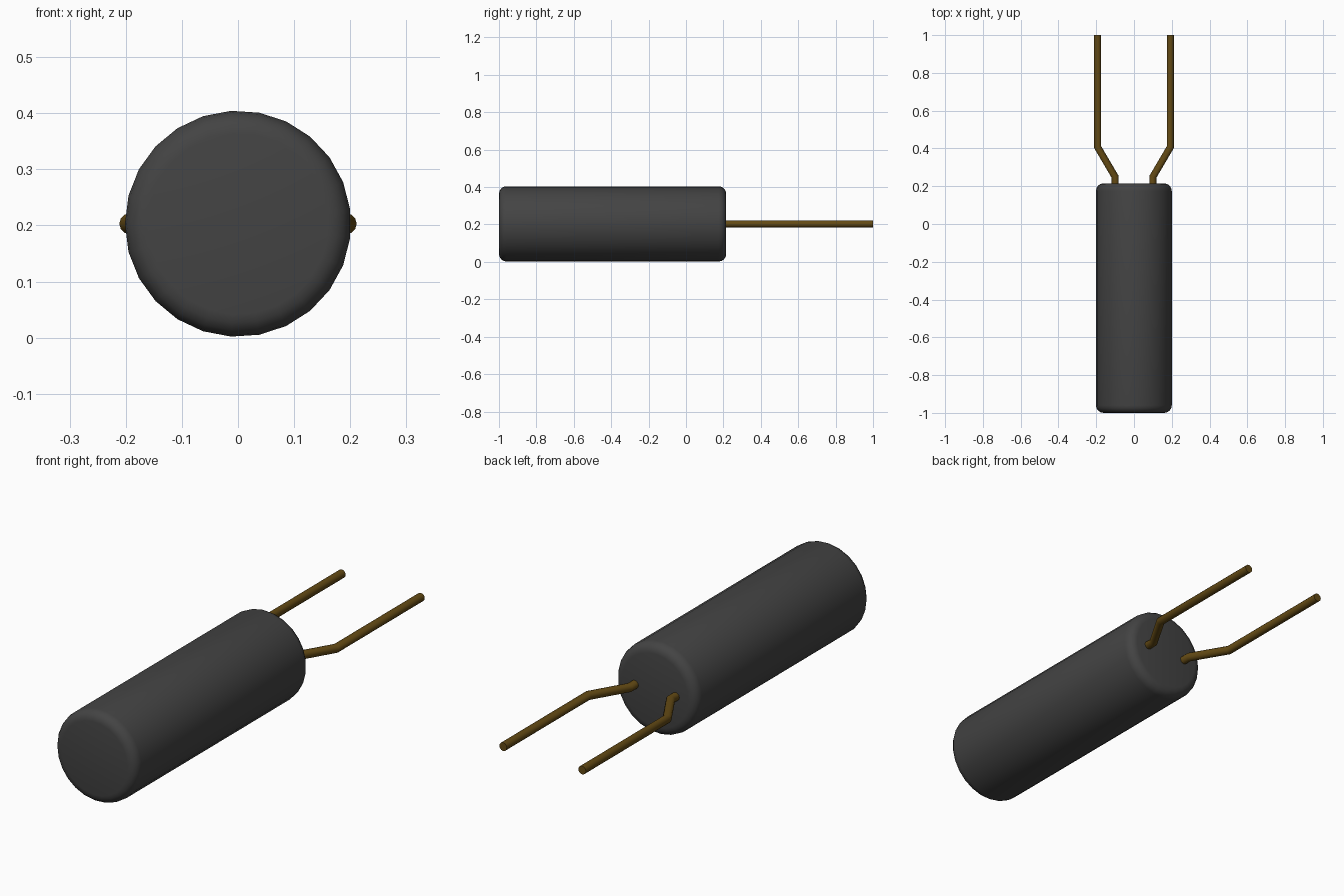
import bpy, bmesh, math

cube = bpy.data.objects.get("Cube")
if cube:
    bpy.data.objects.remove(cube, do_unlink=True)

AXIS_Z = 0.203      # height of the part's long axis
BODY_R = 0.2015
LEAD_R = 0.0185


def material(name, rgb, roughness):
    m = bpy.data.materials.new(name)
    m.diffuse_color = (*rgb, 1)
    m.use_nodes = True
    bsdf = m.node_tree.nodes["Principled BSDF"]
    bsdf.inputs["Base Color"].default_value = (*rgb, 1)
    bsdf.inputs["Roughness"].default_value = roughness
    return m


def loft(name, rings, sides, mat, side=1):
    """Skin circular rings (x, y, radius, shear) along y; shear tilts a ring for a mitred bend."""
    bm = bmesh.new()
    loops = []
    for cx, y, r, shear in rings:
        loop = []
        for i in range(sides):
            a = math.pi + 2 * math.pi * i / sides
            dx = r * math.cos(a)
            loop.append(bm.verts.new((side * (cx + dx), y + shear * dx,
                                      AXIS_Z + r * math.sin(a))))
        loops.append(loop)
    for a, b in zip(loops, loops[1:]):
        for i in range(sides):
            j = (i + 1) % sides
            bm.faces.new((a[i], a[j], b[j], b[i]))
    bm.faces.new(loops[0])
    bm.faces.new(loops[-1])
    bmesh.ops.recalc_face_normals(bm, faces=bm.faces)
    mesh = bpy.data.meshes.new(name)
    bm.to_mesh(mesh)
    bm.free()
    mesh.materials.append(mat)
    ob = bpy.data.objects.new(name, mesh)
    bpy.context.collection.objects.link(ob)
    bpy.ops.object.select_all(action='DESELECT')
    ob.select_set(True)
    bpy.context.view_layer.objects.active = ob
    bpy.ops.object.shade_smooth_by_angle(angle=math.radians(35))
    return ob


grey = material("dark grey casing", (0.057, 0.057, 0.057), 0.6)
brass = material("dark brass", (0.125, 0.068, 0.007), 0.5)

# Casing: cylinder with rounded rims at both ends
Y0, Y1, ROUND, STEPS = -1.0, 0.215, 0.04, 4
front = []
for k in range(STEPS + 1):
    t = math.pi / 2 * k / STEPS
    front.append((ROUND * (1 - math.sin(t)), BODY_R - ROUND * (1 - math.cos(t))))
# front[0] is the inset end of the straight wall, front[-1] lies on the rim plane
rim = [(ROUND * (1 - math.sin(math.pi / 2 * k / STEPS)),
        BODY_R - ROUND * (1 - math.cos(math.pi / 2 * k / STEPS))) for k in range(STEPS + 1)]
rings = [(0, Y0 + d, r, 0) for d, r in reversed(rim)] + [(0, Y1 - d, r, 0) for d, r in rim]
loft("casing", rings, 25, grey)

# Wire leads: short stub, splayed section, long straight leg
IN_X, OUT_X, BEND_1, BEND_2 = 0.10, 0.193, 0.25, 0.408
mitre = -math.tan(math.atan2(OUT_X - IN_X, BEND_2 - BEND_1) / 2)
path = [(IN_X, Y1 - 0.03, LEAD_R, 0), (IN_X, BEND_1, LEAD_R, mitre),
        (OUT_X, BEND_2, LEAD_R, mitre), (OUT_X, 1.0, LEAD_R, 0)]
for name, side in (("left_lead", 1), ("right_lead", -1)):
    loft(name, path, 12, brass, side)
